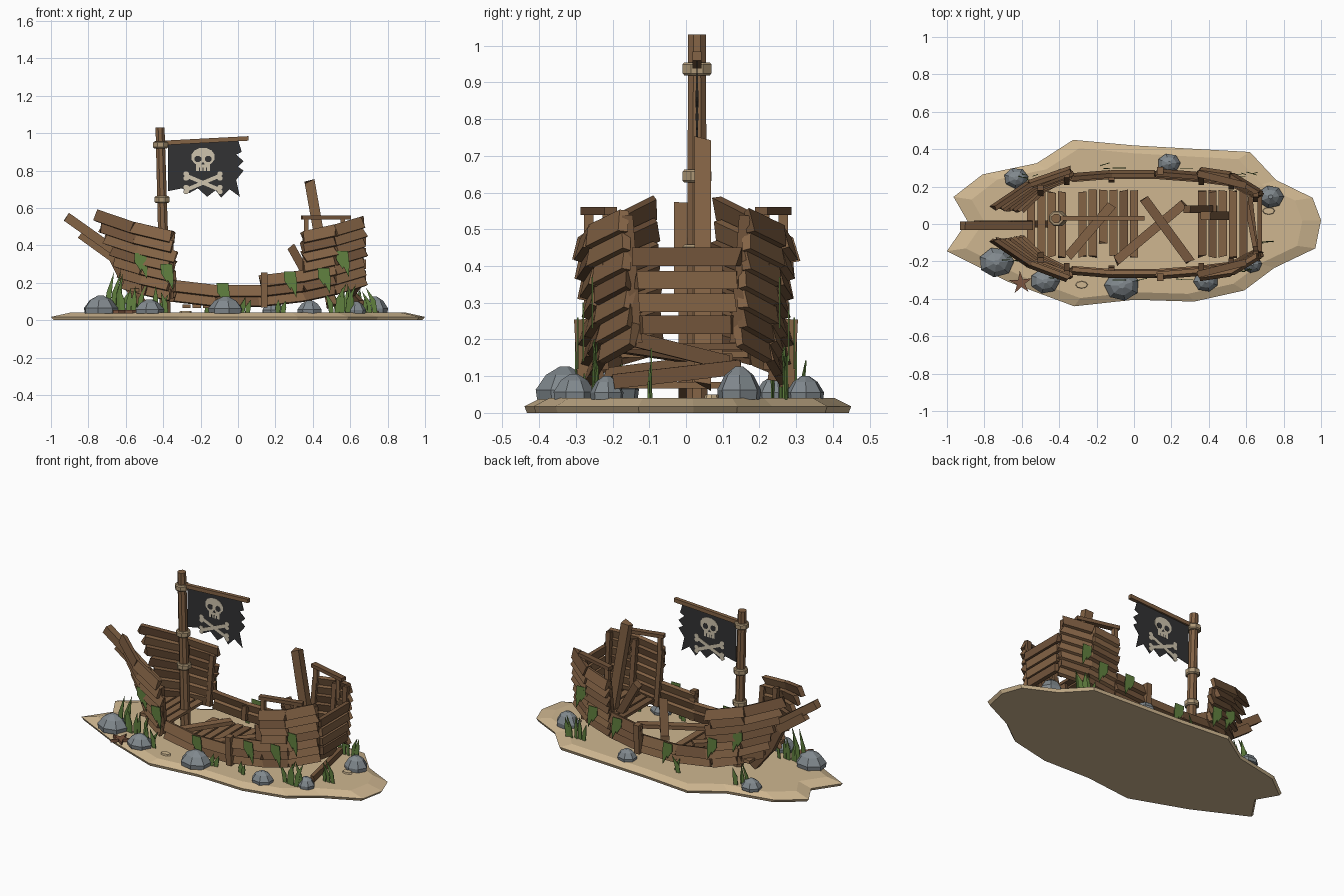
import bpy, bmesh, random
from math import sin, cos, pi
from mathutils import Vector as V

random.seed(4)
cube = bpy.data.objects.get("Cube")
if cube:
    bpy.data.objects.remove(cube)


def material(name, *rgb):
    m = bpy.data.materials.new(name)
    m.use_nodes = True
    m.diffuse_color = (*rgb, 1)
    m.node_tree.nodes["Principled BSDF"].inputs["Base Color"].default_value = (*rgb, 1)
    return m


wood = material("wood", .23, .125, .06)
dark_wood = material("dark wood", .17, .09, .044)
sand = material("sand", .62, .47, .28)
stone = material("stone", .22, .25, .27)
weed = material("weed green", .12, .22, .05)
cloth = material("black cloth", .032, .032, .034)
bone = material("bone", .62, .55, .42)
rope = material("rope", .42, .31, .18)
star_red = material("starfish brown", .2, .09, .05)


def finish(name, bm, *mats):
    bmesh.ops.recalc_face_normals(bm, faces=bm.faces)
    me = bpy.data.meshes.new(name)
    bm.to_mesh(me)
    bm.free()
    for m in mats:
        me.materials.append(m)
    ob = bpy.data.objects.new(name, me)
    bpy.context.collection.objects.link(ob)
    return ob


def loft(bm, rings, mat=0):
    """Join equal point rings into a closed solid."""
    vs = [[bm.verts.new(p) for p in r] for r in rings]
    n = len(vs[0])
    faces = [bm.faces.new(vs[0]), bm.faces.new(vs[-1])]
    for a, b in zip(vs, vs[1:]):
        for i in range(n):
            j = (i + 1) % n
            faces.append(bm.faces.new((a[i], a[j], b[j], b[i])))
    for f in faces:
        f.material_index = mat


def ring(c, r, n, turn=0, ry=None):
    ry = r if ry is None else ry
    return [V(c) + V((r * cos(turn + 2 * pi * i / n), ry * sin(turn + 2 * pi * i / n), 0)) for i in range(n)]


def beam(bm, p, q, w, t, up=(0, 0, 1), mat=None, rough=0.0):
    """Plank from p to q: w across the up direction, t thick, ends optionally splintered."""
    p, q, up = V(p), V(q), V(up)
    d = (q - p).normalized()
    n = d.cross(up).normalized()
    s = n.cross(d)
    rings = []
    for c in (p, q):
        rings.append([c + s * a * w / 2 + n * b * t / 2 + d * random.uniform(-rough, rough)
                      for a, b in ((-1, -1), (1, -1), (1, 1), (-1, 1))])
    loft(bm, rings, random.choice((0, 0, 1)) if mat is None else mat)


def beams(name, items, w, t, up=(0, 0, 1), rough=.01):
    bm = bmesh.new()
    for p, q in items:
        beam(bm, p, q, w, t, up, rough=rough)
    return finish(name, bm, wood, dark_wood)


def plate(name, shapes, thick, y, mat):
    """Flat xz outlines given thickness along y."""
    bm = bmesh.new()
    for pts in shapes:
        loft(bm, [[V((x, y + o, z)) for x, z in pts] for o in (-thick / 2, thick / 2)])
    return finish(name, bm, mat)


# Sand island
outline = [(1, .02), (.955, .14), (.76, .235), (.62, .385), (0, .42), (-.325, .45), (-.52, .325),
           (-.81, .265), (-.965, .145), (-.89, .015), (-1, -.145), (-.67, -.31), (-.32, -.44),
           (0, -.405), (.32, -.415), (.59, -.355), (.75, -.235), (.97, -.13)]
bm = bmesh.new()
loft(bm, [[V((x * k, y * k, z)) for x, y in outline] for k, z in ((.985, 0), (1, .018), (.9, .04))])
finish("sand_island", bm, sand)


# Hull sides: clinker rows along a sagging sheer line
def keel(x):
    return .09 + (.26 * x * x if x < 0 else .25 * x * x)


def hull_point(x, half, row, side):
    return V((x, side * half * (.87 + .025 * row), keel(x) + .052 * row + .01))


def hull_row(bm, stations, row, side):
    for (xa, ha), (xb, hb) in zip(stations, stations[1:]):
        beam(bm, hull_point(xa, ha, row, side), hull_point(xb, hb, row, side),
             .062, .024, (0, -side * .3, 1), rough=.012)


waist = [(-.34, .28), (-.12, .3), (.12, .3), (.35, .28)]
stern = [(.35, .28), (.52, .255), (.67, .165)]
for side, label in ((-1, "right"), (1, "left")):
    bow_bm, waist_bm, stern_bm = bmesh.new(), bmesh.new(), bmesh.new()
    for k in range(7):
        end = -.34 + random.uniform(-.03, .02)
        hull_row(bow_bm, [(-.6 - .025 * k, .085), (-.49 - .012 * k, .21), (end, .285)], k, side)
        hull_row(stern_bm, stern, k, side)
    for k in range(2):
        hull_row(waist_bm, waist, k, side)
    hull_row(waist_bm, waist[2:], 2, side)
    finish("bow_planks_" + label, bow_bm, wood, dark_wood)
    finish("waist_planks_" + label, waist_bm, wood, dark_wood)
    finish("stern_planks_" + label, stern_bm, wood, dark_wood)

    # Inner ribs
    ribs = bmesh.new()
    for x, half, top in ((-.5, .19, 6), (-.36, .26, 5.6), (-.12, .275, 1.3), (.36, .26, 6.3),
                         (.52, .23, 6.3), (.65, .155, 6.4)):
        beam(ribs, hull_point(x, half, -.3, side), hull_point(x, half, top, side), .03, .03, (1, 0, 0), 1)
    finish("ribs_" + label, ribs, wood, dark_wood)

    # Waist post and stern railing
    rail = bmesh.new()
    beam(rail, (.14, side * .275, .07), (.14, side * .285, .255), .036, .04, (1, 0, 0), 0)
    for x, y in ((.365, .265), (.56, .215)):
        beam(rail, (x, side * y, .4), (x, side * y, .54), .026, .026, (1, 0, 0), 0)
    beam(rail, (.34, side * .27, .55), (.6, side * .205, .55), .022, .036, mat=1)
    finish("railing_" + label, rail, wood, dark_wood)

# Transom and broken boards under it
beams("transom", [((.672, -h, z), (.672, h, z)) for h, z in
                  ((.125, .24), (.13, .3), (.135, .362), (.145, .425))], .05, .026)
beams("loose_transom_boards", [((.65, -.14, .2), (.6, .12, .135)), ((.66, -.2, .085), (.62, .15, .125))],
      .04, .025)

# Deck slats
slats = []
for x0, count, z in ((-.55, 4, .16), (-.275, 6, .075), (.365, 5, .18)):
    for i in range(count):
        x = x0 + .055 * i
        cut = .08 if z < .1 and i == 2 else 0
        slats.append(((x, -.175 + cut, z), (x, .175, z)))
beams("deck_slats", slats, .018, .044)

# Fallen planks and broken uprights
beams("fallen_planks", [((-.35, -.17, .11), (-.12, .1, .13)), ((-.1, -.2, .11), (.27, .11, .15)),
                        ((.05, .14, .13), (.3, -.2, .18))], .025, .05)
beams("broken_post", [((.385, .045, .73), (.5, .045, .08))], .055, .045, (1, 0, 0), .02)
beams("broken_stub", [((.285, .08, .39), (.43, .08, .13))], .045, .04, (1, 0, 0), .015)

# Stem and bowsprit
beams("bowsprit", [((-.92, -.01, .555), (-.56, -.01, .3))], .05, .045, rough=.012)
beams("stem", [((-.84, 0, .46), (-.66, 0, .33)), ((-.68, 0, .36), (-.59, 0, .18)),
               ((-.6, 0, .2), (-.48, 0, .05))], .05, .04, rough=.005)

# Mast, rope bands and yard
def mast_x(z):
    return -.388 - .028 * z


bm = bmesh.new()
loft(bm, [ring((mast_x(z), .03, z), r, 8, pi / 8) for z, r in ((.04, .031), (1.03, .026))])
finish("mast", bm, wood)
bm = bmesh.new()
for z in (.44, .645, .937):
    loft(bm, [ring((mast_x(z), .03, z + o), r, 8, pi / 8)
              for o, r in ((-.018, .037), (-.012, .043), (.012, .043), (.018, .037))])
finish("mast_bands", bm, rope)
beams("yard", [((-.44, .03, .946), (.055, .03, .972))], .024, .024, rough=.003)

# Tattered flag with painted emblem
plate("flag", [[(-.375, .95), (0, .965), (.02, .9), (-.01, .885), (.03, .85), (.0, .82), (.03, .8), (-.01, .75),
                (.01, .66), (-.045, .7), (-.09, .655), (-.12, .695), (-.165, .66), (-.215, .705),
                (-.26, .68), (-.3, .705), (-.375, .69)]], .003, .03, cloth)


def disc(cx, cz, rx, rz, n=10):
    return [(p.x, p.y) for p in ring((cx, cz, 0), rx, n, pi / n, rz)]


def strip(ax, az, bx, bz, w):
    d = V((bx - ax, bz - az)).normalized() * w / 2
    return [(ax - d.y, az + d.x), (bx - d.y, bz + d.x), (bx + d.y, bz - d.x), (ax + d.y, az - d.x)]


cx = -.187
plate("skull", [disc(cx, .873, .064, .05, 12), strip(cx, .84, cx, .797, .074)], .0064, .03, bone)
marks = [disc(cx + s * .027, .862, .019, .018, 8) for s in (-1, 1)]
marks.append([(cx - .01, .832), (cx + .01, .832), (cx, .848)])
marks += [strip(cx + o, .816, cx + o, .797, .005) for o in (-.018, 0, .018)]
plate("skull_hollows", marks, .0092, .03, cloth)
for s, label in ((-1, "a"), (1, "b")):
    parts = [strip(cx - .085, .735 - s * .036, cx + .085, .735 + s * .036, .02)]
    for e in (-1, 1):
        parts += [disc(cx + e * .09, .735 + e * s * .036 + o, .015, .014, 8) for o in (-.012, .012)]
    plate("crossbone_" + label, parts, .0062 + s * .0004, .03, bone)

# Rocks
bm = bmesh.new()
for x, y, r, h in ((-.735, -.205, .095, .095), (-.475, -.305, .08, .075), (-.065, -.33, .095, .09),
                   (.385, -.305, .068, .07), (.63, -.215, .055, .065), (.73, .145, .072, .09),
                   (.187, .325, .062, .065), (-.63, .245, .066, .065)):
    turn = random.uniform(0, 1)
    loft(bm, [ring((x, y, .036 + h * f), r * k, 7, turn, r * k * .85)
              for f, k in ((0, .95), (.3, 1), (.75, .65), (1, .18))])
finish("rocks", bm, stone)

# Starfish and pebbles
bm = bmesh.new()
star = [V((-.605, -.315, 0)) + V((cos(i * pi / 5 + .4), sin(i * pi / 5 + .4), 0)) * (.022 if i % 2 else .065)
        for i in range(10)]
loft(bm, [[p + V((0, 0, z)) for p in star] for z in (.036, .055)])
finish("starfish", bm, star_red)
bm = bmesh.new()
for x, y in ((.72, .07), (-.28, -.325)):
    loft(bm, [ring((x, y, z), r, 8, 0, r * .6) for z, r in ((.035, .035), (.05, .03))])
finish("pebbles", bm, sand)


# Seaweed blades standing on the sand
def blade(bm, x, y, z, h, w, lean, turn):
    ax = V((cos(turn), sin(turn), 0))
    thick = V((-sin(turn), cos(turn), 0)) * .004
    pts = [V((x, y, z)) + ax * (u * w + lean * v * v) + V((0, 0, h * v))
           for u, v in ((-.5, 0), (.5, 0), (.6, .5), (0, 1), (-.6, .5))]
    loft(bm, [[p - thick / 2 for p in pts], [p + thick / 2 for p in pts]])


bm = bmesh.new()
for x, y, h, count in ((-.6, -.19, .22, 7), (-.4, -.285, .15, 3), (.05, -.3, .1, 2), (.24, -.29, .09, 2),
                       (.57, -.25, .15, 5), (.72, -.09, .13, 3), (.6, .27, .16, 5), (-.56, .25, .16, 4),
                       (-.14, .31, .1, 2)):
    for i in range(count):
        blade(bm, x + (i - count / 2) * .028, y + random.uniform(-.015, .015), .036,
              h * random.uniform(.6, 1.1), .024, random.uniform(-.06, .06), random.uniform(-.4, .4))
finish("seaweed", bm, weed)

# Weed draped over the hull
bm = bmesh.new()
for x, y, z in ((-.52, .225, .36), (-.38, .28, .3), (-.08, .3, .2), (.28, .295, .26), (.56, .255, .37),
                (.46, .28, .28)):
    for side in (-1, 1):
        for o, drop in ((-.018, .1), (.012, .14)):
            blade(bm, x + o, side * y, z, -drop, .032, .02, 0)
finish("draped_weed", bm, weed)
